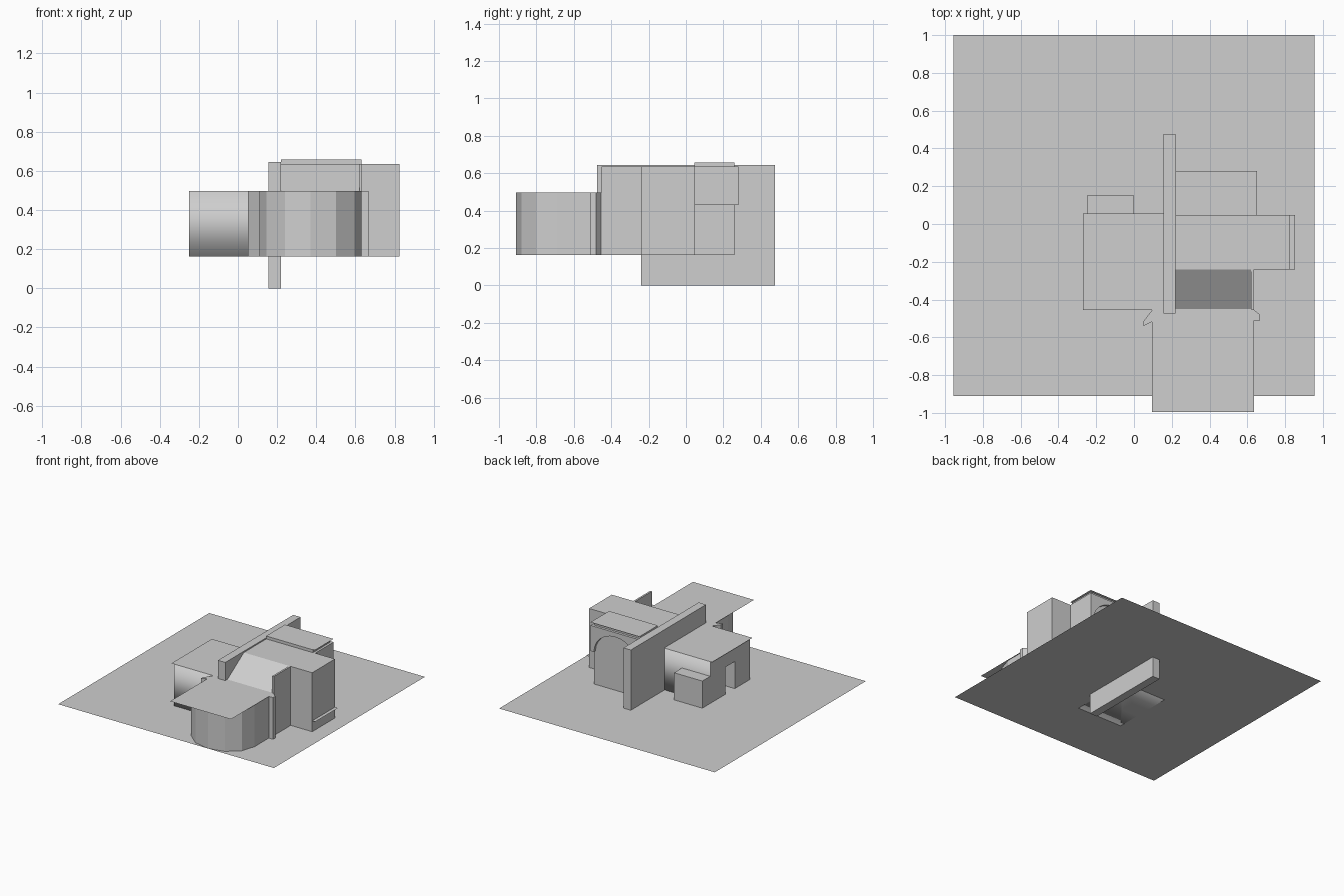
import bpy, bmesh, math
from mathutils import Vector

cube = bpy.data.objects.get("Cube")
if cube:
    bpy.data.objects.remove(cube, do_unlink=True)

plaster = bpy.data.materials.new("plain_grey")
plaster.use_nodes = True
GREY = (0.62, 0.62, 0.62, 1)
plaster.diffuse_color = GREY
plaster.node_tree.nodes["Principled BSDF"].inputs["Base Color"].default_value = GREY

BASE = 0.163   # ground level
LOW = 0.497    # low roof level
HIGH = 0.635   # high roof level


def finish(name, bm):
    bmesh.ops.recalc_face_normals(bm, faces=bm.faces)
    mesh = bpy.data.meshes.new(name)
    bm.to_mesh(mesh)
    bm.free()
    mesh.materials.append(plaster)
    obj = bpy.data.objects.new(name, mesh)
    bpy.context.collection.objects.link(obj)
    return obj


def prism(name, points, direction):
    """Extrude a closed polygon of 3D points along a direction."""
    bm = bmesh.new()
    face = bm.faces.new([bm.verts.new(p) for p in points])
    new = bmesh.ops.extrude_face_region(bm, geom=[face])["geom"]
    verts = [g for g in new if isinstance(g, bmesh.types.BMVert)]
    bmesh.ops.translate(bm, verts=verts, vec=Vector(direction))
    return finish(name, bm)


def plan(name, outline, z0, z1):
    return prism(name, [(x, y, z0) for x, y in outline], (0, 0, z1 - z0))


def side(name, outline, x0, x1):
    return prism(name, [(x0, y, z) for y, z in outline], (x1 - x0, 0, 0))


def box(name, x0, x1, y0, y1, z0, z1):
    return plan(name, [(x0, y0), (x1, y0), (x1, y1), (x0, y1)], z0, z1)


def sheet(name, x0, x1, y0, y1, z):
    bm = bmesh.new()
    bm.faces.new([bm.verts.new(p) for p in
                  ((x0, y0, z), (x1, y0, z), (x1, y1, z), (x0, y1, z))])
    obj = finish(name, bm)
    if obj.data.polygons[0].normal.z < 0:
        obj.data.flip_normals()
    return obj


# Ground and the long dividing wall whose footing passes below it
sheet("ground", -0.955, 0.955, -0.91, 1.0, BASE)
side("dividing_wall", [(-0.24, 0), (0.477, 0), (0.477, 0.645), (-0.475, 0.645),
                       (-0.475, BASE), (-0.24, BASE)], 0.155, 0.22)

# Main house with sloping front roof
side("main_house", [(-0.45, BASE), (0.05, BASE), (0.05, HIGH), (-0.24, HIGH),
                    (-0.45, LOW)], 0.22, 0.62)
box("slope_side_wall", 0.62, 0.635, -0.453, -0.24, BASE, HIGH)

# Side wing and its step
box("side_wing", 0.62, 0.825, -0.24, 0.048, BASE, HIGH)
sheet("wing_step", 0.82, 0.852, -0.24, 0.048, 0.25)

# Rear volume, side band and roof
box("rear_house", 0.22, 0.632, 0.045, 0.26, BASE, 0.658)
box("rear_side_band", 0.632, 0.65, 0.045, 0.28, 0.43, HIGH)
sheet("rear_roof", 0.22, 0.65, 0.045, 0.28, 0.66)

# Rear fascia with an arched underside
arch = [(0.43 + 0.19 * math.cos(math.pi * i / 12),
         0.43 + 0.17 * math.sin(math.pi * i / 12)) for i in range(13)]
outline = [(0.65, HIGH), (0.65, 0.43)] + arch + [(0.22, 0.43), (0.22, HIGH)]
prism("rear_arch", [(x, 0.26, z) for x, z in outline], (0, 0.02, 0))

# Rounded front room with a flat canopy
bow = [(0.37 + 0.26 * math.cos(a), -0.69 + 0.22 * math.sin(a))
       for a in (math.pi + math.pi * i / 6 for i in range(7))]
plan("front_bow", bow + [(0.63, -0.45), (0.11, -0.45)], BASE, LOW)
sheet("front_canopy", 0.095, 0.635, -0.995, -0.45, 0.5)

# Small angled piers beside the front room
plan("right_pier", [(0.1, -0.45), (0.05, -0.515), (0.05, -0.54), (0.11, -0.51),
                    (0.15, -0.45)], BASE, LOW)
plan("left_pier", [(0.57, -0.45), (0.635, -0.455), (0.667, -0.48), (0.667, -0.51),
                   (0.57, -0.51)], BASE, LOW)

# Low wing with a doorway cut in its outer side
low = box("low_wing", -0.25, 0.155, -0.45, 0.05, BASE, LOW)
cutter = box("doorway_cutter", -0.3, -0.1, -0.26, -0.14, BASE - 0.05, 0.38)
cutter.hide_render = True
cutter.hide_viewport = True
cutter.display_type = 'WIRE'
for p in low.data.polygons:
    p.use_smooth = abs(p.normal.x) < 0.5
cut = low.modifiers.new("doorway", 'BOOLEAN')
cut.object = cutter
cut.operation = 'DIFFERENCE'
cut.solver = 'EXACT'
sheet("low_roof", -0.27, 0.155, -0.455, 0.055, 0.5)
box("rear_step", -0.25, 0.0, 0.05, 0.15, BASE, 0.38)
